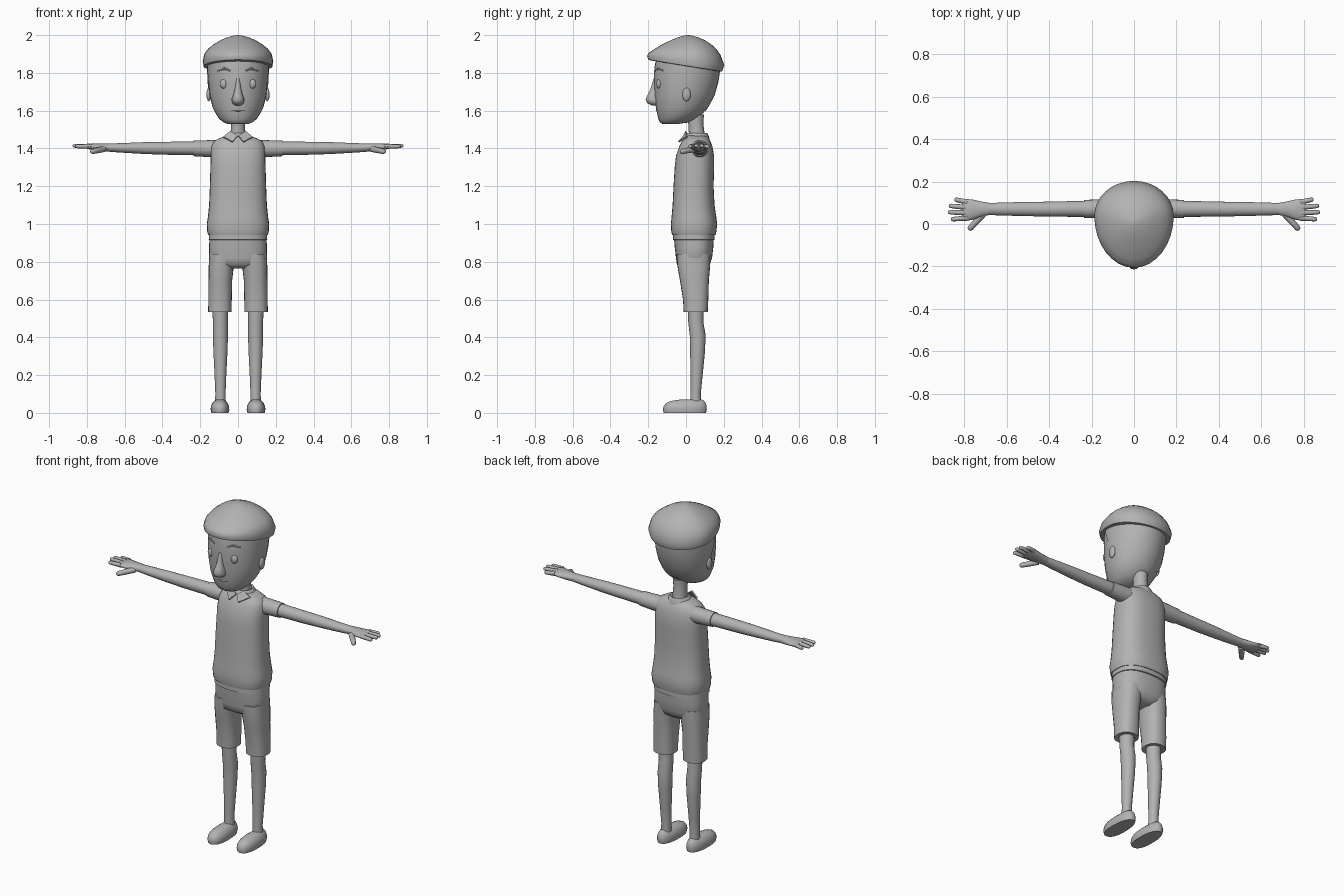
import bpy, bmesh, math
from mathutils import Vector

GREY = bpy.data.materials.new("plain_grey")
GREY.diffuse_color = (0.45, 0.45, 0.45, 1)


def finish(name, bm, mirror=False, angle=40):
    """Turn a bmesh into a smooth-shaded object, optionally mirrored in x."""
    bmesh.ops.recalc_face_normals(bm, faces=bm.faces)
    me = bpy.data.meshes.new(name)
    bm.to_mesh(me)
    bm.free()
    me.materials.append(GREY)
    ob = bpy.data.objects.new(name, me)
    bpy.context.collection.objects.link(ob)
    bpy.ops.object.select_all(action='DESELECT')
    ob.select_set(True)
    bpy.context.view_layer.objects.active = ob
    bpy.ops.object.shade_smooth_by_angle(angle=math.radians(angle))
    if mirror:
        ob.modifiers.new("mirror", 'MIRROR')
    return ob


def skin(rings, caps=True):
    """Bridge successive rings of points."""
    bm = bmesh.new()
    vs = [[bm.verts.new(p) for p in r] for r in rings]
    n = len(vs[0])
    for a, b in zip(vs, vs[1:]):
        for i in range(n):
            j = (i + 1) % n
            bm.faces.new((a[i], a[j], b[j], b[i]))
    if caps:
        bm.faces.new(vs[0])
        bm.faces.new(vs[-1])
    return bm


def loft(sections, axis='Z', n=28, power=1.0, frac=0.5, caps=True):
    """Sections (t, a0, a1, b0, b1[, tilt]): rounded outlines stacked along axis."""
    rings = []
    for t, a0, a1, b0, b1, *tilt in sections:
        k = tilt[0] if tilt else 0
        bc = b0 + (b1 - b0) * frac
        ring = []
        for i in range(n):
            w = 2 * math.pi * i / n
            c, s = math.cos(w), math.sin(w)
            a = (a0 + a1) / 2 + (a1 - a0) / 2 * math.copysign(abs(c) ** power, c)
            b = bc + (b1 - bc if s > 0 else bc - b0) * math.copysign(abs(s) ** power, s)
            ring.append((a, b, t + k * b) if axis == 'Z' else (t, a, b))
        rings.append(ring)
    return skin(rings, caps)


def sym(rows):
    """Rows (z, half_width, y0, y1[, tilt]) to centred sections."""
    return [(z, -r, r, *rest) for z, r, *rest in rows]


def tube(points, radii, n=10):
    pts = [Vector(p) for p in points]
    rings = []
    for i, p in enumerate(pts):
        d = pts[min(i + 1, len(pts) - 1)] - pts[max(i - 1, 0)]
        q = d.to_track_quat('Z', 'Y')
        rings.append([p + q @ Vector((math.cos(2 * math.pi * k / n) * radii[i],
                                      math.sin(2 * math.pi * k / n) * radii[i], 0))
                      for k in range(n)])
    return skin(rings)


def ball(name, centre, size, mirror=True):
    bm = bmesh.new()
    bmesh.ops.create_uvsphere(bm, u_segments=16, v_segments=10, radius=1)
    for v in bm.verts:
        v.co = Vector(centre) + Vector([v.co[i] * size[i] for i in range(3)])
    return finish(name, bm, mirror)


# Head
head = [(1.53, .055, -.125, -.04), (1.537, .075, -.137, .01), (1.555, .098, -.146, .05),
        (1.585, .118, -.153, .09), (1.62, .135, -.16, .115), (1.68, .150, -.166, .147),
        (1.75, .157, -.169, .167), (1.82, .16, -.168, .178), (1.88, .158, -.158, .178)]
finish("head", loft(sym(head), n=32))

# Hair shell, trimmed along the sideburn and the nape
shell = [(z, r + .004, y0 - .004, y1 + .004) for z, r, y0, y1 in head[2:]]
hair_bm = loft(sym(shell), n=32, caps=False)
for co, no in (((0, -.06, 1.84), (0, -.92, -.40)), ((0, .03, 1.66), (0, -.66, -.75))):
    bmesh.ops.bisect_plane(hair_bm, geom=hair_bm.verts[:] + hair_bm.edges[:] + hair_bm.faces[:],
                           plane_co=co, plane_no=no, clear_outer=True)
finish("hair", hair_bm)

# Flat cap, lower at the back
finish("cap", loft(sym([
    (1.836, .172, -.185, .182, -.16), (1.838, .182, -.200, .191, -.16),
    (1.866, .187, -.206, .203, -.12), (1.902, .178, -.195, .182, -.03),
    (1.928, .158, -.165, .160), (1.950, .130, -.128, .135), (1.972, .095, -.082, .103),
    (1.988, .058, -.044, .066), (1.997, .025, -.012, .032), (2.0, .004, .006, .014)]),
    n=32, frac=.6), angle=50)

# Face
finish("nose", loft(sym([
    (1.77, .010, -.172, -.14), (1.72, .016, -.186, -.14), (1.685, .024, -.203, -.13),
    (1.66, .034, -.214, -.13), (1.64, .030, -.205, -.13), (1.627, .014, -.178, -.13)]), n=16), angle=70)
ball("eye", (.075, -.143, 1.742), (.021, .014, .025))
ball("ear", (.155, .003, 1.685), (.012, .022, .036))
finish("eyebrow", tube([(.04, -.160, 1.812), (.07, -.149, 1.823), (.108, -.122, 1.812)],
                       [.005, .007, .004], 8), True)
finish("mouth", tube([(-.062, -.130, 1.606), (-.03, -.150, 1.602), (0, -.155, 1.600),
                      (.03, -.150, 1.602), (.062, -.130, 1.606)], [.003, .005, .004, .005, .003], 8))

# Neck
finish("neck", loft(sym([(1.43, .045, .01, .105), (1.48, .039, .015, .098),
                         (1.53, .037, .012, .092), (1.58, .040, .005, .095)]), n=20))

# Sweater vest with hem
finish("sweater_vest", loft(sym([
    (.945, .140, -.062, .145), (.943, .158, -.074, .157), (.96, .163, -.078, .161),
    (1.0, .165, -.080, .165), (1.04, .159, -.076, .160), (1.10, .153, -.071, .151),
    (1.20, .149, -.066, .146), (1.30, .146, -.060, .149), (1.36, .145, -.053, .149),
    (1.41, .142, -.036, .140), (1.437, .130, -.022, .130), (1.455, .098, -.010, .118),
    (1.468, .058, .003, .108)]), n=32, power=.8), angle=60)

# Shirt collar: a rolled band with two pointed flaps
finish("collar", loft(sym([(1.445, .072, -.018, .125), (1.462, .066, -.010, .122),
                           (1.482, .048, .008, .112), (1.476, .040, .014, .1)]), n=24, caps=False))
bm = bmesh.new()
outline = [(.003, -.008, 1.462), (.04, .004, 1.488), (.078, .008, 1.458), (.03, -.036, 1.432)]
flap = bm.faces.new([bm.verts.new(p) for p in outline])
ext = bmesh.ops.extrude_face_region(bm, geom=[flap])
for g in ext['geom']:
    if isinstance(g, bmesh.types.BMVert):
        g.co += Vector((0, -.007, .005))
finish("collar_flap", bm, True)

# Shorts: hips, waistband and two legs
finish("shorts_hips", loft(sym([
    (.765, .075, -.015, .095), (.785, .135, -.048, .125), (.82, .154, -.053, .138),
    (.88, .153, -.060, .145), (.955, .150, -.066, .147)]), n=32, power=.8), angle=60)
finish("waistband", loft(sym([(.915, .151, -.065, .148), (.917, .155, -.069, .152),
                              (.95, .154, -.069, .152)]), n=32, power=.8))
finish("shorts_leg", loft([
    (.535, .045, .145, .0, .105), (.533, .034, .158, -.012, .115), (.60, .033, .157, -.016, .118),
    (.70, .031, .156, -.032, .121), (.78, .022, .155, -.046, .128), (.84, .005, .152, -.05, .13)],
    n=24, power=.85), True)

# Bare legs
finish("leg", loft([
    (.04, .064, .122, .022, .082), (.10, .066, .120, .024, .078), (.20, .062, .124, .024, .088),
    (.32, .056, .130, .022, .100), (.41, .053, .133, .020, .104), (.48, .054, .133, .012, .092),
    (.58, .053, .136, .008, .094)], n=20), True)

# Shoes
finish("shoe", loft([
    (0, .050, .141, -.118, .106), (.018, .046, .145, -.122, .110), (.036, .048, .143, -.118, .109),
    (.052, .055, .136, -.105, .104), (.063, .066, .125, -.080, .096), (.070, .076, .115, -.035, .085)],
    n=24, power=.85, frac=.45), True, 50)

# Arms and sleeves
finish("sleeve", loft([
    (.10, .026, .118, 1.350, 1.446), (.145, .027, .117, 1.354, 1.444), (.235, .029, .113, 1.359, 1.441),
    (.237, .036, .106, 1.367, 1.434)], 'X', 20), True)
finish("arm", loft([
    (.20, .033, .110, 1.364, 1.437), (.40, .035, .105, 1.367, 1.435), (.50, .037, .104, 1.371, 1.433),
    (.62, .040, .101, 1.378, 1.428), (.70, .043, .098, 1.384, 1.426)], 'X', 20), True)

# Hands
finish("palm", loft([
    (.68, .043, .099, 1.383, 1.427), (.72, .034, .106, 1.384, 1.427), (.76, .020, .115, 1.390, 1.426),
    (.795, .014, .118, 1.397, 1.424), (.808, .022, .112, 1.402, 1.420)], 'X', 16), True, 60)
fingers = [((.785, .103, 1.411), (.845, .116, 1.409)), ((.785, .078, 1.413), (.872, .086, 1.413)),
           ((.785, .052, 1.413), (.876, .056, 1.414)), ((.785, .028, 1.411), (.862, .022, 1.411)),
           ((.71, .048, 1.397), (.778, -.028, 1.382))]
for label, (a, b) in zip(("little", "ring", "middle", "index", "thumb"), fingers):
    a, b = Vector(a), Vector(b)
    r = .015 if label == "thumb" else .0115
    finish(label + "_finger" if label != "thumb" else "thumb",
           tube([a, a.lerp(b, .5), a.lerp(b, .88), a.lerp(b, .97), b],
                [r * 1.1, r, r * .9, r * .65, r * .2]), True, 70)
